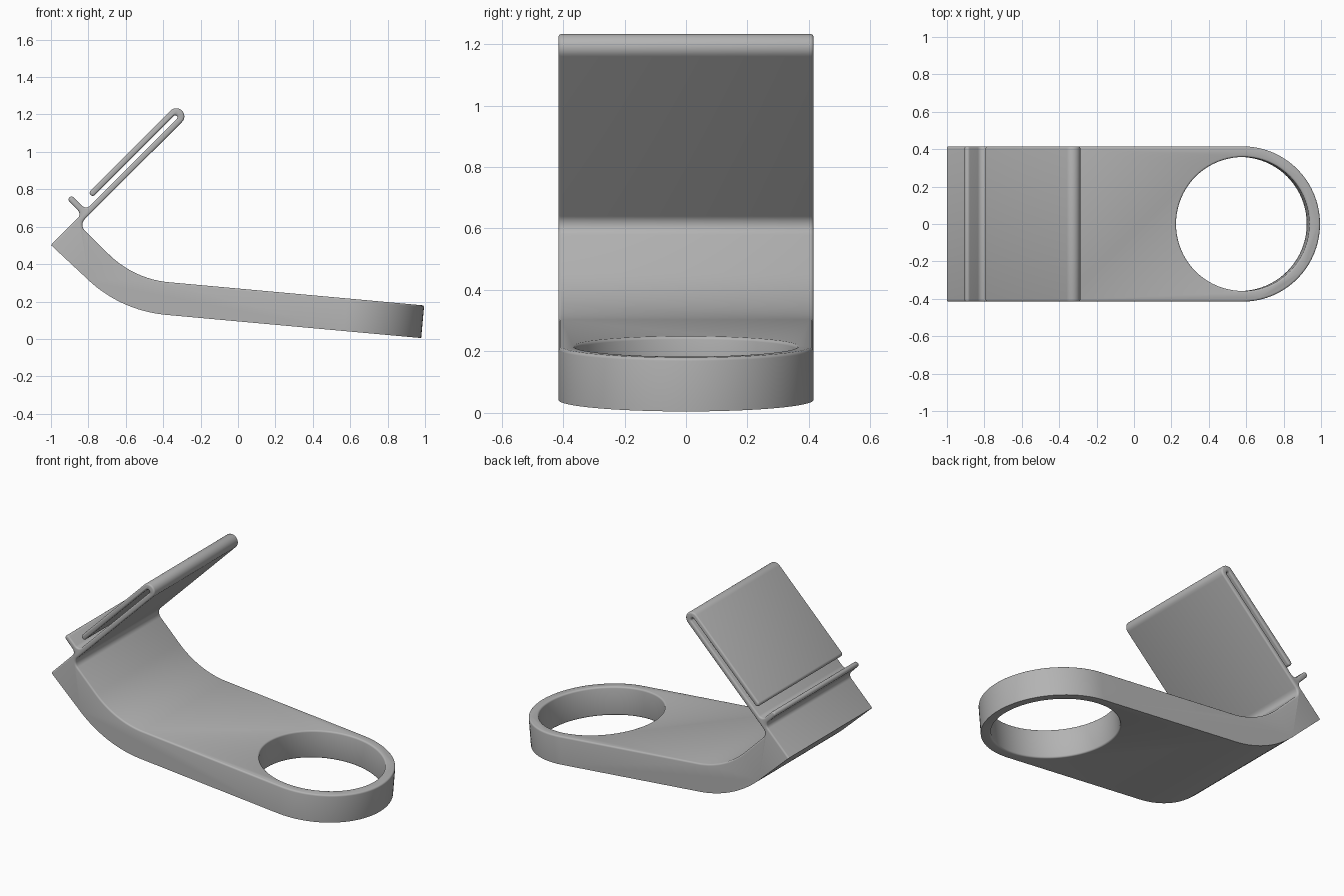
import bpy, bmesh
from math import sin, cos, radians, hypot
from mathutils import Vector, Matrix

default = bpy.data.objects.get("Cube")
if default:
    bpy.data.objects.remove(default, do_unlink=True)

HALF = 0.415                      # half width of the stand
TILT = 5.2                        # slope of the foot in degrees
UP = Vector((sin(radians(TILT)), 0, cos(radians(TILT))))
BEND = (-0.322, 0.826)            # centre of the bend, seen from the front
INNER, OUTER = 0.525, 0.70

grey = bpy.data.materials.new("plain_grey")
grey.use_nodes = True
grey.diffuse_color = (0.45, 0.45, 0.45, 1)
grey.node_tree.nodes["Principled BSDF"].inputs["Base Color"].default_value = grey.diffuse_color


def arc(centre, r, start, end, n=10):
    angles = [radians(start + (end - start) * i / n) for i in range(n + 1)]
    return [(centre[0] + r * cos(a), centre[1] + r * sin(a)) for a in angles]


def slope(r, x):
    """Point at x on the straight foot, at radius r from the bend centre."""
    x0, z0 = arc(BEND, r, 270 - TILT, 270 - TILT, 1)[0]
    return (x, z0 - (x - x0) * UP.x / UP.z)


def extrude(name, points, vector, matrix=None):
    bm = bmesh.new()
    face = bm.faces.new([bm.verts.new(p) for p in points])
    top = bmesh.ops.extrude_face_region(bm, geom=[face])["geom"]
    bmesh.ops.translate(bm, vec=vector, verts=[v for v in top if isinstance(v, bmesh.types.BMVert)])
    bmesh.ops.recalc_face_normals(bm, faces=bm.faces)
    if matrix:
        bm.transform(matrix)
    mesh = bpy.data.meshes.new(name)
    bm.to_mesh(mesh)
    bm.free()
    mesh.materials.append(grey)
    obj = bpy.data.objects.new(name, mesh)
    bpy.context.collection.objects.link(obj)
    return obj


# Side profile: foot, bend, support plate, folded flap, lip
profile = [(-1, 0.502)]
profile += arc(BEND, OUTER, 225, 270 - TILT, 16)
profile += [slope(OUTER, 1.15), slope(INNER, 1.15)]
profile += arc(BEND, INNER, 270 - TILT, 225, 16)
profile += arc((-0.79, 0.61), 0.042, 225, 135)
profile += arc((-0.33, 1.19), 0.043, -45, 135, 14)
profile += arc((-0.777, 0.781), 0.016, 135, 315)
profile += arc((-0.335, 1.185), 0.011, 135, -45)
profile += arc((-0.813, 0.733), 0.03, 315, 225)
profile += arc((-0.89, 0.745), 0.016, 45, 225)
profile += arc((-0.878, 0.667), 0.03, 45, -45)
stand = extrude("phone_stand", [(x, -0.6, z) for x, z in profile], (0, 1.2, 0))

# Cutters share an axis square to the sloping foot
x_top, z_top = slope(INNER, 0.582)
axis_point = Vector((x_top, 0, z_top))
place = Matrix.Translation(axis_point) @ Matrix.Rotation(radians(TILT), 4, "Y")
outline = arc((0, 0), HALF, -90, 90, 40) + [(-3, HALF), (-3, -HALF)]
ring = arc((0, 0), 0.358, 0, 360, 80)[:-1]
cutters = [
    ("INTERSECT", extrude("rounded_outline_cutter", [(x, y, -2) for x, y in outline], (0, 0, 4), place)),
    ("DIFFERENCE", extrude("cup_hole_cutter", [(x, y, -0.6) for x, y in ring], (0, 0, 1.2), place)),
]
for operation, cutter in cutters:
    cutter.hide_render = True
    mod = stand.modifiers.new(cutter.name, "BOOLEAN")
    mod.operation, mod.object, mod.solver = operation, cutter, "EXACT"

bpy.context.view_layer.update()
graph = bpy.context.evaluated_depsgraph_get()
mesh = bpy.data.meshes.new_from_object(stand.evaluated_get(graph))
stand.modifiers.clear()
stand.data = mesh
for _, cutter in cutters:
    bpy.data.objects.remove(cutter, do_unlink=True)


def soft_rim(edge):
    """Upper rims and both hole rims are rounded; the underside stays crisp."""
    if len(edge.link_faces) != 2 or edge.calc_face_angle(0) < radians(40):
        return False
    a, b = (v.co for v in edge.verts)
    if abs(a.y - b.y) > HALF:
        return False
    mid = (a + b) / 2
    offset = mid - axis_point
    height = offset.dot(UP)
    if (offset - UP * height).length < 0.37:
        return True
    if mid.x > -0.39:
        return height > -0.1
    return mid.z > 0.51 or hypot(mid.x - BEND[0], mid.z - BEND[1]) < 0.63


# Round the rims
bm = bmesh.new()
bm.from_mesh(mesh)
bmesh.ops.remove_doubles(bm, verts=bm.verts, dist=0.0002)
rims = [e for e in bm.edges if soft_rim(e)]
bmesh.ops.bevel(bm, geom=rims, offset=0.01, segments=3, profile=0.5, affect="EDGES", clamp_overlap=False)
bm.to_mesh(mesh)
bm.free()

# Smooth shading with sharp edges kept
bpy.ops.object.select_all(action="DESELECT")
stand.select_set(True)
bpy.context.view_layer.objects.active = stand
bpy.ops.object.shade_smooth_by_angle(angle=radians(35))
